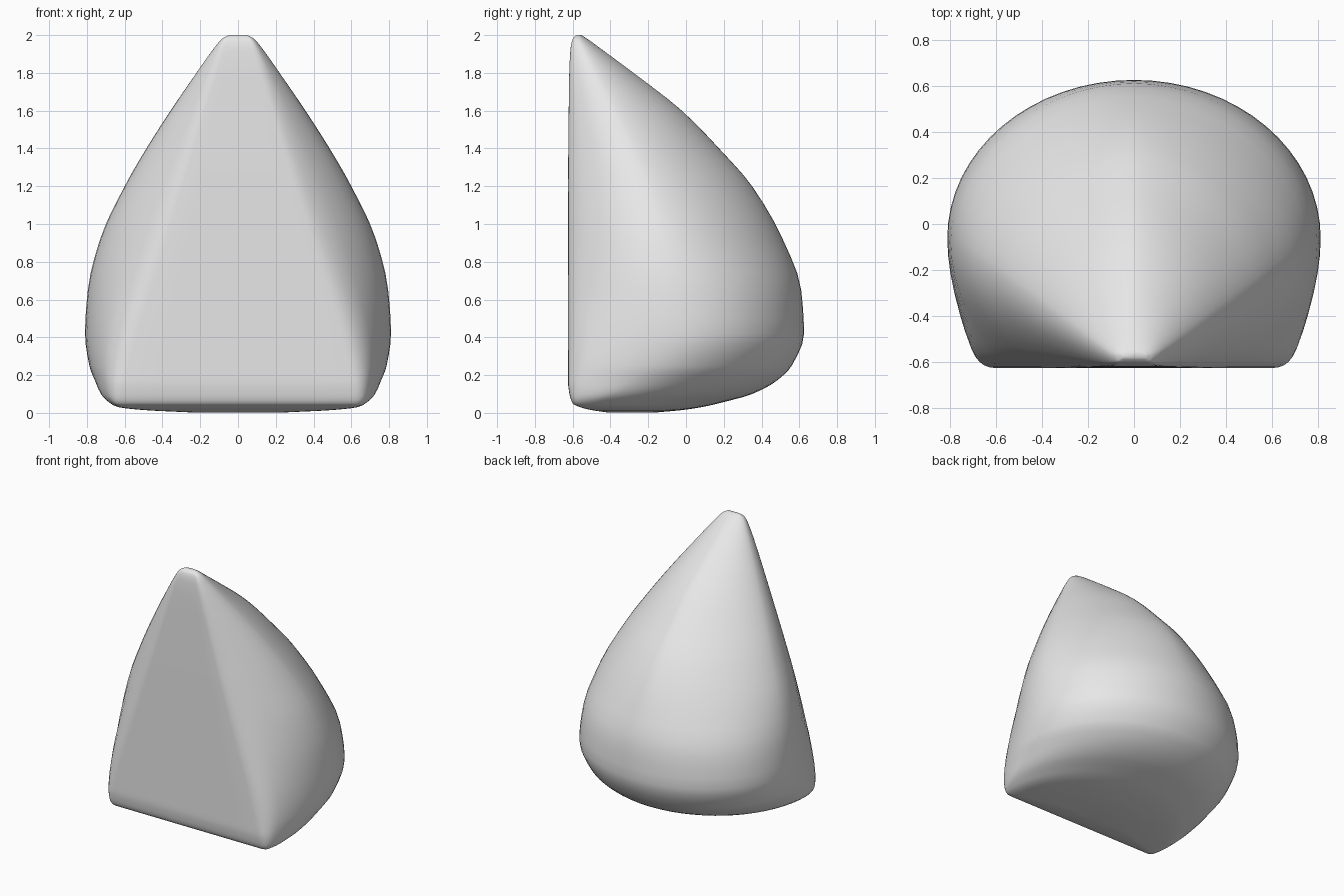
import bpy, bmesh, math

if "Cube" in bpy.data.objects:
    bpy.data.objects.remove(bpy.data.objects["Cube"])

# Horizontal sections: z, front y, flat half-width, corner half-width,
# widest half-width, y of widest point, back y, roundness of back
ROWS = [
    (0.003, -0.42, 0.20, 0.24, 0.26, -0.30, -0.15, 2),
    (0.015, -0.50, 0.44, 0.48, 0.50, -0.42, -0.02, 2),
    (0.030, -0.56, 0.57, 0.61, 0.63, -0.48, 0.08, 2),
    (0.050, -0.60, 0.61, 0.65, 0.675, -0.47, 0.17, 2),
    (0.100, -0.617, 0.61, 0.665, 0.725, -0.37, 0.35, 2),
    (0.170, -0.625, 0.60, 0.67, 0.757, -0.25, 0.48, 2),
    (0.250, -0.625, 0.58, 0.665, 0.787, -0.15, 0.56, 2),
    (0.420, -0.625, 0.535, 0.63, 0.81, -0.06, 0.625, 2),
    (0.650, -0.625, 0.465, 0.55, 0.795, -0.08, 0.61, 1.95),
    (0.920, -0.625, 0.38, 0.45, 0.73, -0.13, 0.512, 1.76),
    (1.200, -0.625, 0.295, 0.35, 0.60, -0.21, 0.35, 1.65),
    (1.400, -0.623, 0.235, 0.28, 0.485, -0.29, 0.175, 1.62),
    (1.600, -0.621, 0.175, 0.213, 0.357, -0.38, -0.022, 1.62),
    (1.800, -0.618, 0.11, 0.145, 0.22, -0.48, -0.278, 1.65),
    (1.920, -0.612, 0.075, 0.10, 0.135, -0.54, -0.44, 1.75),
    (1.980, -0.600, 0.055, 0.07, 0.085, -0.567, -0.522, 1.9),
    (2.000, -0.580, 0.035, 0.045, 0.05, -0.570, -0.553, 2),
]


def section(z, yf, flat, corner, wide, ym, back, power):
    """Closed outline: straight front, softened corners, rounded back."""
    def side(u):
        return (wide - (wide - corner) * u ** 2, ym + (yf - ym) * u)
    start = side(0.8)
    half = [(flat * k / 3, yf) for k in range(1, 4)]
    for k in range(1, 6):
        t = k / 5
        half.append(tuple((1 - t) ** 2 * a + 2 * t * (1 - t) * b + t * t * c
                          for a, b, c in zip((flat, yf), (corner, yf), start)))
    half += [side(0.8 * (1 - k / 6)) for k in range(1, 7)]
    for k in range(1, 16):
        a = math.pi / 2 * k / 16
        half.append((wide * math.cos(a) ** (2 / power),
                     ym + (back - ym) * math.sin(a) ** (2 / power)))
    loop = [(0, yf)] + half + [(0, back)] + [(-x, y) for x, y in reversed(half)]
    return [(x, y, z) for x, y in loop]


def mid(i, t):
    """Smooth blend between neighbouring rows, with monotone slopes."""
    p = [ROWS[max(0, min(len(ROWS) - 1, i + k))] for k in (-1, 0, 1, 2)]
    h = p[2][0] - p[1][0]
    out = [p[1][0] + h * t]
    for c in range(1, 8):
        d = (p[2][c] - p[1][c]) / h

        def slope(a, b):
            if a[0] == b[0]:
                return d
            e = (b[c] - a[c]) / (b[0] - a[0])
            return 2 * d * e / (d + e) if d * e > 0 else 0
        m0, m1 = slope(p[0], p[1]), slope(p[2], p[3])
        out.append((2*t**3 - 3*t*t + 1) * p[1][c] + (t**3 - 2*t*t + t) * h * m0
                   + (3*t*t - 2*t**3) * p[2][c] + (t**3 - t*t) * h * m1)
    return out


# Loft the sections into one closed shell
bm = bmesh.new()
rings = []
for i in range(len(ROWS) - 1):
    for s in range(3):
        rings.append([bm.verts.new(v) for v in section(*mid(i, s / 3))])
rings.append([bm.verts.new(v) for v in section(*ROWS[-1])])
n = len(rings[0])
for lo, hi in zip(rings, rings[1:]):
    for j in range(n):
        k = (j + 1) % n
        bm.faces.new((lo[j], lo[k], hi[k], hi[j]))
bm.faces.new(list(reversed(rings[0])))
bm.faces.new(rings[-1])
bmesh.ops.recalc_face_normals(bm, faces=bm.faces)

mesh = bpy.data.meshes.new("rounded_shell")
bm.to_mesh(mesh)
bm.free()
shell = bpy.data.objects.new("rounded_shell", mesh)
bpy.context.collection.objects.link(shell)

grey = bpy.data.materials.new("light_grey")
grey.diffuse_color = (0.8, 0.8, 0.8, 1)
grey.use_nodes = True
grey.node_tree.nodes["Principled BSDF"].inputs["Base Color"].default_value = grey.diffuse_color
mesh.materials.append(grey)

bpy.context.view_layer.objects.active = shell
shell.select_set(True)
bpy.ops.object.shade_smooth_by_angle(angle=math.radians(50))
